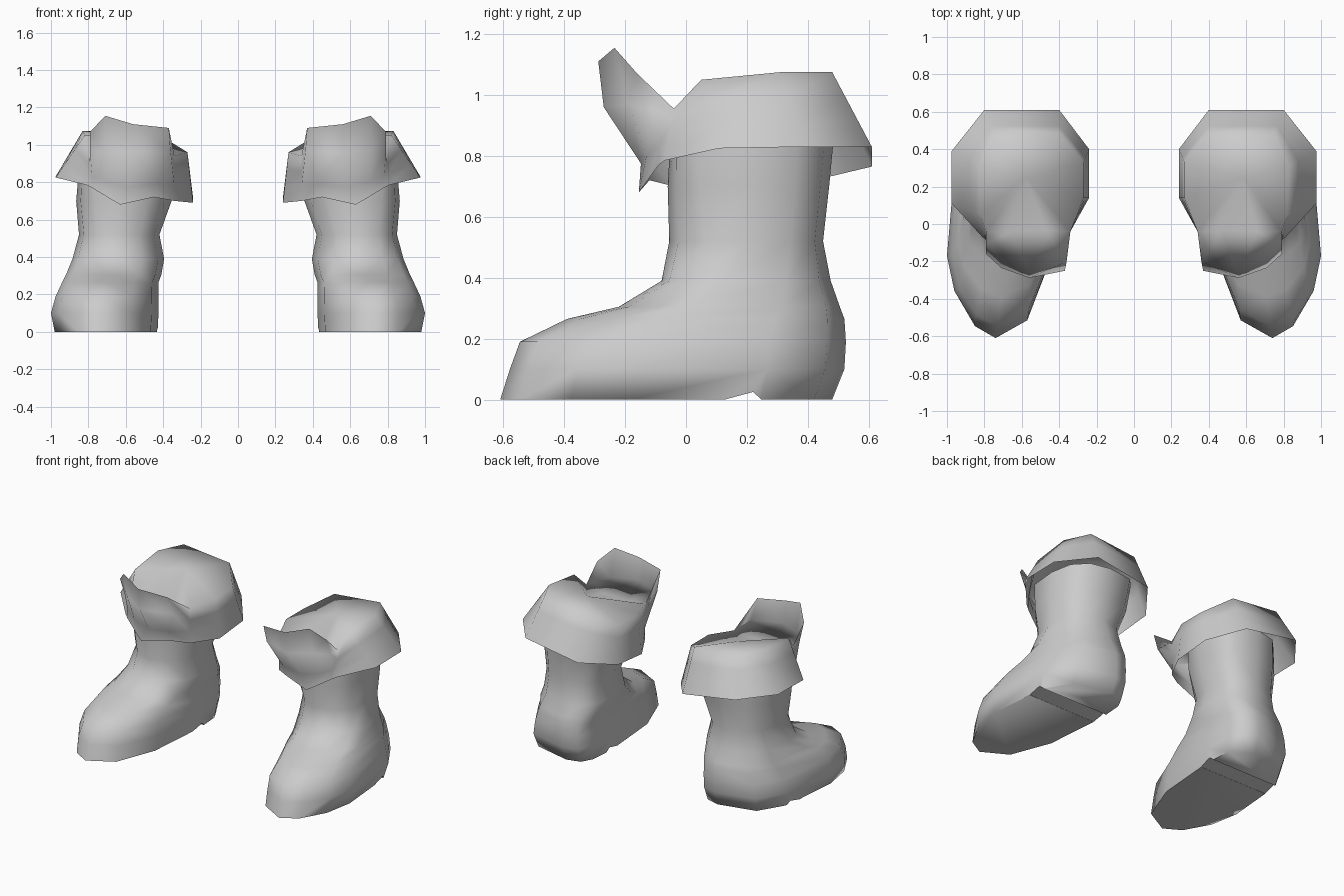
import bpy, math
from mathutils import Vector

if "Cube" in bpy.data.objects:
    bpy.data.objects.remove(bpy.data.objects["Cube"])

grey = bpy.data.materials.new("light_grey")
grey.diffuse_color = (0.6, 0.6, 0.6, 1)
grey.use_nodes = True
grey.node_tree.nodes["Principled BSDF"].inputs["Base Color"].default_value = grey.diffuse_color


def make(name, verts, faces, smooth=None):
    me = bpy.data.meshes.new(name)
    me.from_pydata(verts, [], faces)
    me.materials.append(grey)
    ob = bpy.data.objects.new(name, me)
    bpy.context.collection.objects.link(ob)
    if smooth:
        bpy.ops.object.select_all(action='DESELECT')
        ob.select_set(True)
        bpy.context.view_layer.objects.active = ob
        bpy.ops.object.shade_smooth_by_angle(angle=math.radians(smooth))
    return ob


def mirror(ob):
    m = ob.modifiers.new("pair", 'MIRROR')
    m.use_mirror_merge = False


def bridge(rows, n):
    return [(r * n + i, r * n + (i + 1) % n, (r + 1) * n + (i + 1) % n, (r + 1) * n + i)
            for r in range(rows - 1) for i in range(n)]


# Corner roundness of a section (lower is squarer):
# outer front, outer back, inner back, inner front
FOOT = (1.12, .66, .66, .87)
SHIN = (.9, .8, .75, .95)
CALF = (.7, .85, .65, .95)
TOP = (.5, .85, .55, .95)

# Boot body: height, roundness, then front, outer, back and inner points
sections = [
    (0.00, FOOT, (.74, -.61), (.98, -.18), (.58, .48), (.43, .20)),
    (0.10, FOOT, (.735, -.578), (1.0, -.17), (.58, .52), (.425, .20)),
    (0.19, FOOT, (.73, -.545), (.975, -.16), (.58, .525), (.425, .20)),
    (0.265, FOOT, (.71, -.39), (.94, -.10), (.58, .52), (.425, .20)),
    (0.305, FOOT, (.68, -.22), (.92, 0.0), (.58, .505), (.41, .20)),
    (0.39, SHIN, (.64, -.08), (.885, .13), (.60, .475), (.395, .20)),
    (0.52, SHIN, (.64, -.055), (.85, .20), (.62, .45), (.42, .20)),
    (0.70, CALF, (.62, -.06), (.865, .22), (.61, .47), (.355, .20)),
    (0.88, TOP, (.60, -.05), (.85, .22), (.60, .487), (.34, .20)),
]
STEPS = 3


def section(z, rounds, front, outer, back, inner):
    pts = []
    ends = [front, outer, back, inner, front]
    for k, p in enumerate(rounds):
        a, b = ends[k], ends[k + 1]
        for s in range(STEPS):
            t = s / STEPS * math.pi / 2
            u, v = math.sin(t) ** p, 1 - math.cos(t) ** p
            if k % 2:          # side to front/back: y moves first
                u, v = v, u
            pts.append((a[0] + (b[0] - a[0]) * u, a[1] + (b[1] - a[1]) * v, z))
    return pts


n = 4 * STEPS
verts = [p for s in sections for p in section(*s)]
faces = bridge(len(sections), n)
faces += [tuple(reversed(range(n))), tuple(range(len(verts) - n, len(verts)))]
boot = make("boot", verts, faces, 82)

# Shallow notch in front of the heel
prof = [(.255, -.01), (.245, .003), (.22, .025), (.13, .001), (.13, -.01)]
k = len(prof)
cut = make("arch_cutter", [(x, y, z) for x in (.2, 1.2) for y, z in prof],
           [tuple(reversed(range(k))), tuple(range(k, 2 * k))] + bridge(2, k))
cut.hide_render = True
b = boot.modifiers.new("arch", 'BOOLEAN')
b.object, b.operation, b.solver = cut, 'DIFFERENCE', 'EXACT'
mirror(boot)

# Cuff with raised front flap: columns from lower edge to upper edge
columns = [
    [(.81, -.07, .785), (.79, -.04, .955)],
    [(.975, .11, .825), (.82, .05, 1.05)],
    [(.975, .39, .83), (.83, .31, 1.075)],
    [(.80, .61, .83), (.75, .48, 1.075)],
    [(.40, .61, .765), (.40, .48, 1.04)],
    [(.24, .40, .715), (.27, .33, .96)],
    [(.24, .14, .69), (.27, .14, .96)],
    [(.34, -.04, .70), (.34, -.04, .94)],
    [(.45, -.12, .72), (.43, -.13, .79), (.36, -.20, .96), (.37, -.25, 1.09)],
    [(.63, -.155, .68), (.58, -.148, .775), (.56, -.27, .96), (.56, -.288, 1.11)],
    [(.69, -.13, .715), (.70, -.13, .80), (.71, -.19, .97), (.71, -.235, 1.155)],
    [(.78, -.09, .77), (.78, -.09, .83), (.79, -.11, .95), (.79, -.16, 1.07)],
]
ROWS = 4
for c in columns:
    if len(c) == 2:
        lo, hi = Vector(c[0]), Vector(c[1])
        c[:] = [lo.lerp(hi, r / (ROWS - 1)) for r in range(ROWS)]
m = len(columns)
verts = [c[r] for r in range(ROWS) for c in columns]
faces = bridge(ROWS, m)

# Closed top of the cuff, and the ledge joining it to the flap
top, mid = (ROWS - 1) * m, 2 * m
base = len(verts)
verts += [(.58, .25, 1.04), (.47, -.035, .93), (.66, -.04, .93)]
centre, f_in, f_out = base, base + 1, base + 2
rim = [top + i for i in range(8)] + [f_in, f_out]
faces += [(rim[i], rim[(i + 1) % len(rim)], centre) for i in range(len(rim))]
faces += [(top + 7, mid + 8, f_in), (mid + 8, mid + 9, f_in), (mid + 9, mid + 10, f_out, f_in),
          (mid + 10, mid + 11, f_out), (mid + 11, top, f_out)]
cuff = make("cuff", verts, faces, 85)
mirror(cuff)
